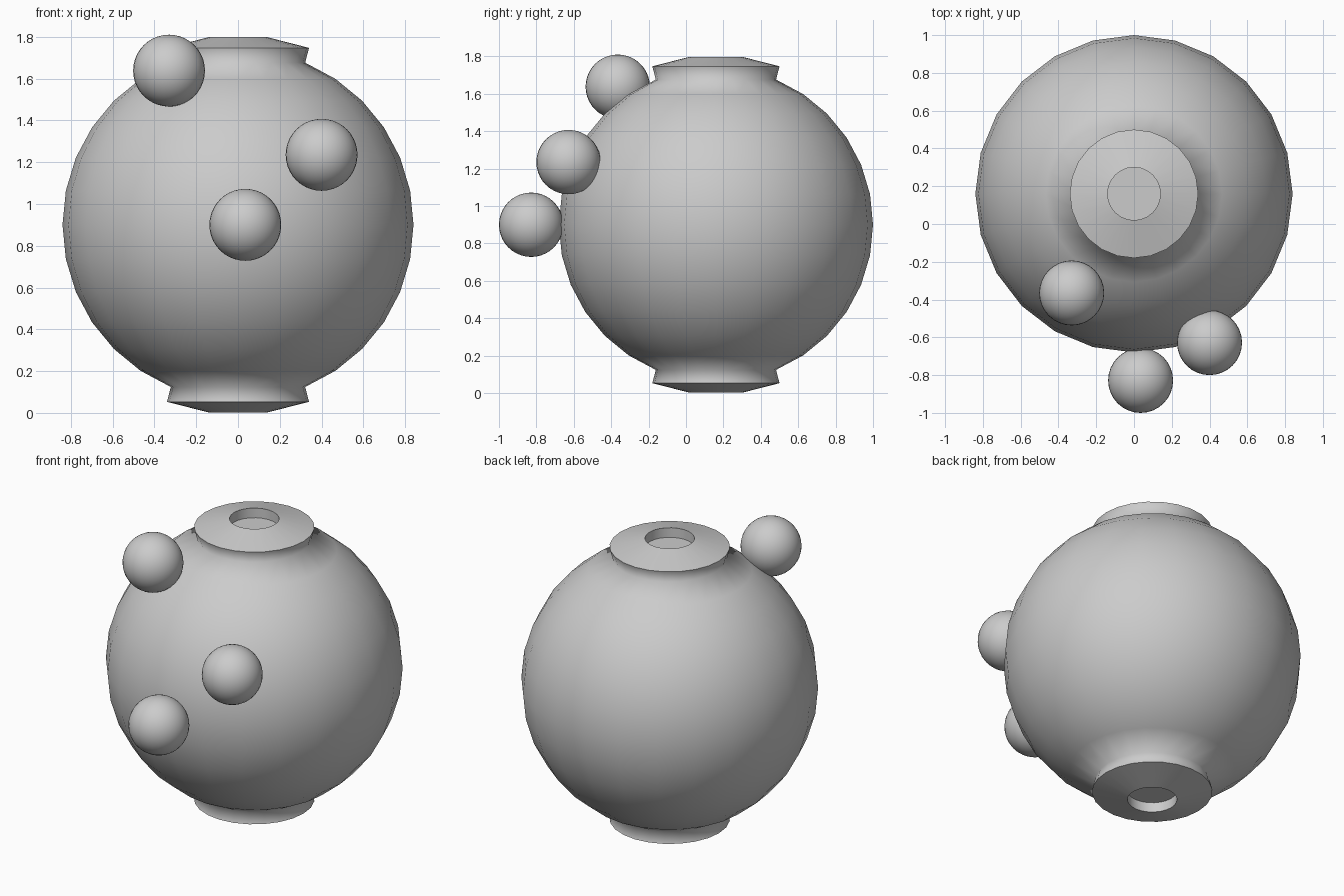
import bpy
import bmesh
from math import cos, sin, radians
from mathutils import Matrix, Vector

cube = bpy.data.objects.get("Cube")
if cube:
    bpy.data.objects.remove(cube, do_unlink=True)

# Single plain grey material
grey = bpy.data.materials.new("plain grey")
grey.use_nodes = True
colour = (0.6, 0.6, 0.6, 1)
grey.diffuse_color = colour
grey.node_tree.nodes["Principled BSDF"].inputs["Base Color"].default_value = colour

RADIUS, MIDDLE, SIDES = 0.84, 0.9, 24
AXIS_Y = 0.16


def finish(bm, name, location, angle):
    bmesh.ops.recalc_face_normals(bm, faces=bm.faces)
    mesh = bpy.data.meshes.new(name)
    bm.to_mesh(mesh)
    bm.free()
    mesh.materials.append(grey)
    obj = bpy.data.objects.new(name, mesh)
    obj.location = location
    bpy.context.collection.objects.link(obj)
    bpy.ops.object.select_all(action="DESELECT")
    obj.select_set(True)
    bpy.context.view_layer.objects.active = obj
    bpy.ops.object.shade_smooth_by_angle(angle=radians(angle))
    return obj


# Globe body: upper profile with collar and shallow socket, mirrored below
arc = [(RADIUS * cos(radians(11.25 * i)), RADIUS * sin(radians(11.25 * i)))
       for i in range(7)]
upper = arc + [(0.34, 0.847), (0.14, 0.898), (0.14, 0.838), (0, 0.838)]
profile = [(r, -z) for r, z in reversed(upper[1:])] + upper

bm = bmesh.new()
verts = [bm.verts.new((r, 0, z)) for r, z in profile]
edges = [bm.edges.new(pair) for pair in zip(verts, verts[1:])]
bmesh.ops.spin(bm, geom=verts + edges, cent=(0, 0, 0), axis=(0, 0, 1),
               angle=radians(360), steps=SIDES, use_merge=True)
bmesh.ops.remove_doubles(bm, verts=bm.verts, dist=0.0001)
finish(bm, "globe_body", (0, AXIS_Y, MIDDLE), 80)

# Three small balls on the front
balls = {
    "upper_right_ball": (-0.33, -0.365, 1.638),
    "middle_left_ball": (0.40, -0.628, 1.235),
    "lower_front_ball": (0.035, -0.828, 0.90),
}
for name, place in balls.items():
    bm = bmesh.new()
    bmesh.ops.create_uvsphere(bm, u_segments=32, v_segments=20, radius=0.172)
    finish(bm, name, place, 60)
